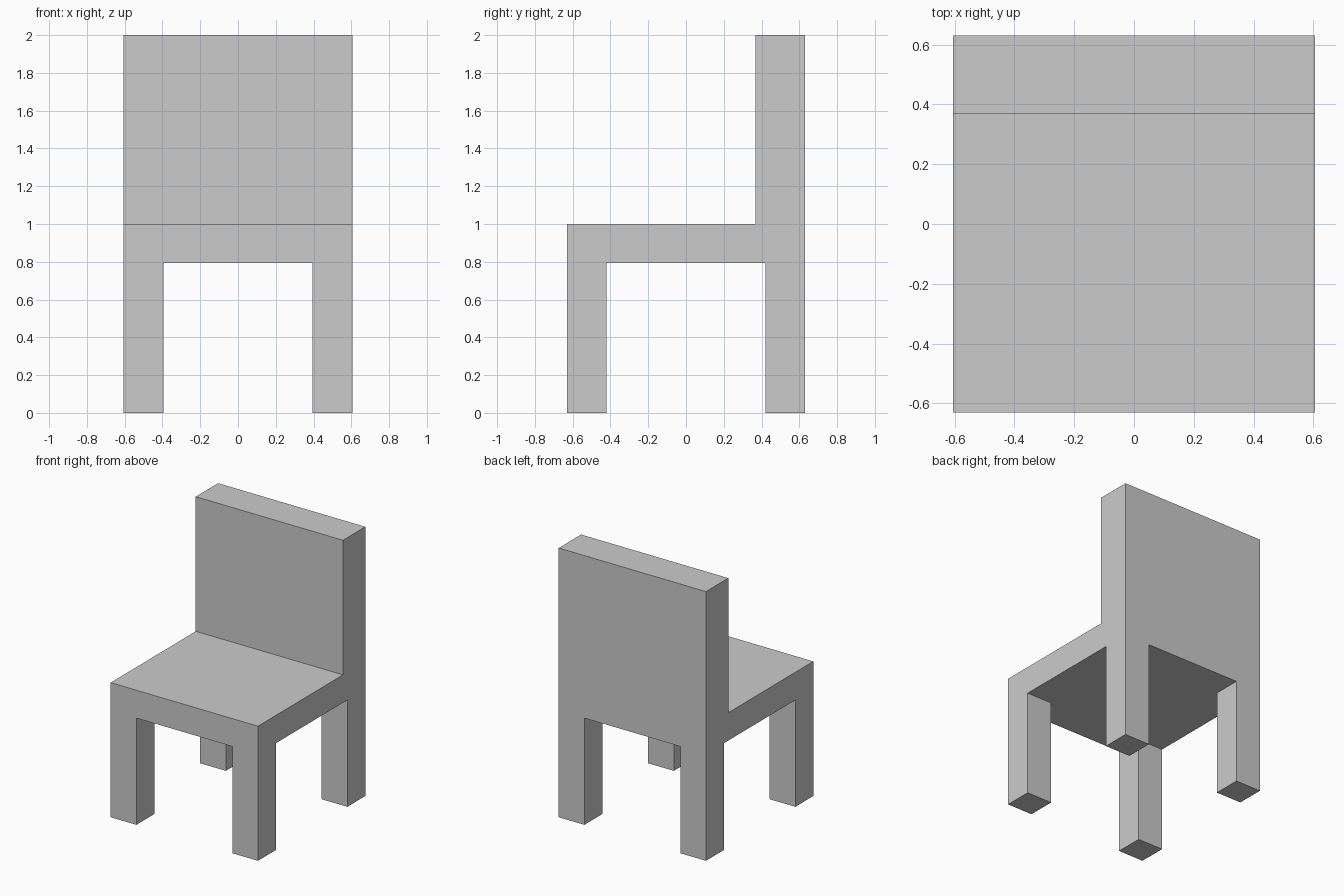
import bpy
import bmesh

if "Cube" in bpy.data.objects:
    bpy.data.objects.remove(bpy.data.objects["Cube"])

HALF_W, HALF_D = 0.605, 0.63     # overall half width and depth
LEG_X, LEG_Y = 0.394, 0.42       # inner faces of the legs
UNDER, SEAT, TOP = 0.793, 1.0, 2.0
BACK_Y = 0.368                   # front face of the backrest


def extrude_profile(name, profile, half_width):
    """Extrude a (y, z) side profile symmetrically along x."""
    bm = bmesh.new()
    face = bm.faces.new([bm.verts.new((-half_width, y, z)) for y, z in profile])
    moved = bmesh.ops.extrude_face_region(bm, geom=[face])["geom"]
    verts = [g for g in moved if isinstance(g, bmesh.types.BMVert)]
    bmesh.ops.translate(bm, verts=verts, vec=(2 * half_width, 0, 0))
    # keep the starting cap so the solid is closed
    if not face.is_valid:
        bmesh.ops.holes_fill(bm, edges=bm.edges[:], sides=0)
    bmesh.ops.recalc_face_normals(bm, faces=bm.faces[:])
    mesh = bpy.data.meshes.new(name)
    bm.to_mesh(mesh)
    bm.free()
    obj = bpy.data.objects.new(name, mesh)
    bpy.context.collection.objects.link(obj)
    return obj


# Chair body: legs, seat and backrest share one side profile
chair = extrude_profile("chair", [
    (-HALF_D, 0), (-LEG_Y, 0), (-LEG_Y, UNDER), (LEG_Y, UNDER), (LEG_Y, 0),
    (HALF_D, 0), (HALF_D, TOP), (BACK_Y, TOP), (BACK_Y, SEAT), (-HALF_D, SEAT),
], HALF_W)

# Opening from front to back that separates the left and right legs
opening = extrude_profile("leg_opening_cutter", [
    (-1, -0.5), (1, -0.5), (1, UNDER), (-1, UNDER),
], LEG_X)
opening.hide_render = True
opening.hide_viewport = True
opening.display_type = 'WIRE'

cut = chair.modifiers.new("leg_opening", 'BOOLEAN')
cut.operation = 'DIFFERENCE'
cut.solver = 'EXACT'
cut.object = opening
